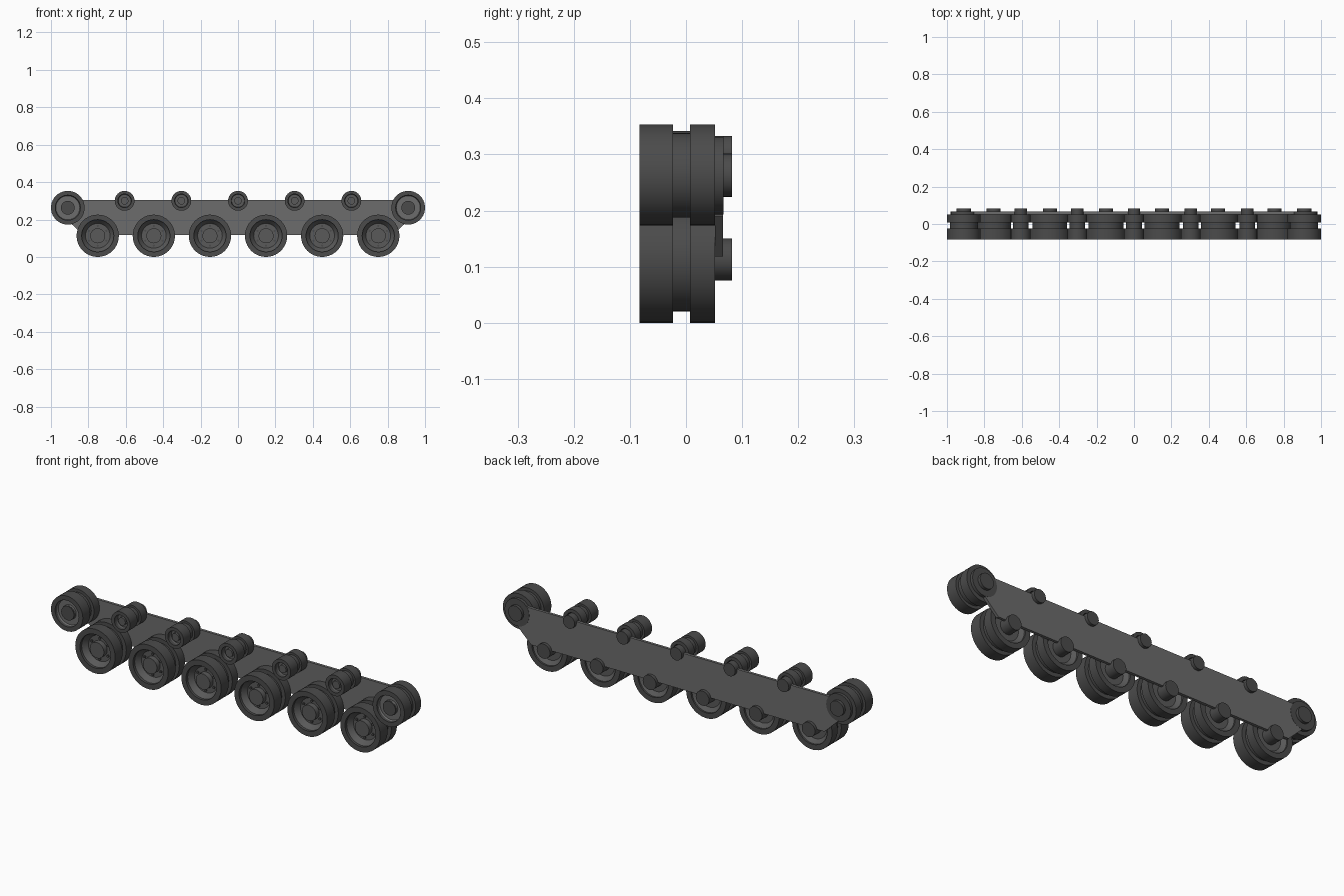
import bpy, bmesh, math
from mathutils import Matrix, Vector

cube = bpy.data.objects.get("Cube")
if cube:
    bpy.data.objects.remove(cube)


def material(name, value):
    m = bpy.data.materials.new(name)
    m.use_nodes = True
    colour = (value, value, value, 1)
    m.diffuse_color = colour
    bsdf = next(n for n in m.node_tree.nodes if n.type == "BSDF_PRINCIPLED")
    bsdf.inputs["Base Color"].default_value = colour
    return m


RUBBER = material("dark rubber", 0.07)
STEEL = material("wheel steel", 0.1)
PLATE = material("plate grey", 0.15)


def finish(bm, name, mat):
    bmesh.ops.remove_doubles(bm, verts=bm.verts, dist=1e-5)
    bmesh.ops.recalc_face_normals(bm, faces=bm.faces)
    mesh = bpy.data.meshes.new(name)
    bm.to_mesh(mesh)
    bm.free()
    mesh.materials.append(mat)
    mesh.shade_smooth()
    mesh.set_sharp_from_angle(angle=math.radians(30))
    return mesh


def lathe(name, profile, mat, closed=False, steps=40):
    """Revolve (radius, y) points around the y axis."""
    bm = bmesh.new()
    vs = [bm.verts.new((r, y, 0)) for r, y in profile]
    edges = [bm.edges.new(p) for p in zip(vs, vs[1:])]
    if closed:
        edges.append(bm.edges.new((vs[-1], vs[0])))
    bmesh.ops.spin(bm, geom=vs + edges, cent=(0, 0, 0), axis=(0, 1, 0),
                   angle=math.tau, steps=steps, use_merge=False)
    return finish(bm, name, mat)


def cylinder(name, r, y0, y1, mat, steps=24):
    return lathe(name, [(0, y0), (r, y0), (r, y1), (0, y1)], mat, steps=steps)


def bolt_ring(name, count, ring, r, y0, y1, mat):
    bm = bmesh.new()
    for i in range(count):
        a = math.tau * (i + 0.5) / count
        place = Matrix.Translation((ring * math.cos(a), (y0 + y1) / 2, ring * math.sin(a)))
        bmesh.ops.create_cone(bm, cap_ends=True, segments=8, radius1=r, radius2=r,
                              depth=y1 - y0,
                              matrix=place @ Matrix.Rotation(math.pi / 2, 4, "X"))
    return finish(bm, name, mat)


# Shared depths along y
FRONT, G0, G1, BACK, OUTER, CAP = -0.083, -0.023, 0.007, 0.052, 0.066, 0.082


def tyre(name, r, groove, inner):
    """Twin rim with a central guide groove."""
    return lathe(name, [(inner, FRONT), (r, FRONT), (r, G0), (groove, G0), (groove, G1),
                        (r, G1), (r, BACK), (inner, BACK)], RUBBER, closed=True)


def dish(name, rim, floor, hub, depth, hub_y, mat):
    """Recessed wheel disc with a raised hub, dished on both sides."""
    return lathe(name, [(0, hub_y), (hub, hub_y), (hub, FRONT + depth), (floor, FRONT + depth),
                        (rim, FRONT + 0.012), (rim, BACK - 0.008), (floor, BACK - 0.025),
                        (0, BACK - 0.025)], mat)


road_wheel = {
    "tyre": tyre("road_wheel_tyre", 0.113, 0.093, 0.086),
    "disc": dish("road_wheel_disc", 0.087, 0.066, 0.04, 0.04, -0.07, STEEL),
    "bolts": bolt_ring("road_wheel_bolts", 6, 0.053, 0.006, -0.05, -0.036, RUBBER),
    "axle": cylinder("road_wheel_axle", 0.0375, 0.02, CAP, RUBBER),
}
end_wheel = {
    "tyre": tyre("end_wheel_tyre", 0.09, 0.075, 0.067),
    "disc": dish("end_wheel_disc", 0.068, 0.064, 0.037, 0.022, -0.072, PLATE),
    "hub": cylinder("end_wheel_hub", 0.036, -0.078, -0.06, RUBBER),
    "flange": cylinder("end_wheel_flange", 0.07, 0.04, OUTER + 0.001, RUBBER),
    "axle": cylinder("end_wheel_axle", 0.039, 0.02, CAP, RUBBER),
}
return_roller = {
    "tyre": tyre("return_roller_tyre", 0.053, 0.042, 0.036),
    "disc": dish("return_roller_disc", 0.037, 0.034, 0.02, 0.025, -0.074, STEEL),
    "axle": cylinder("return_roller_axle", 0.033, 0.02, CAP, RUBBER),
}


def place(kind, parts, x, z, label):
    for part, mesh in parts.items():
        ob = bpy.data.objects.new(f"{kind}_{part}_{label}", mesh)
        ob.location = (x, 0, z)
        bpy.context.collection.objects.link(ob)


for i in range(6):
    place("road_wheel", road_wheel, -0.75 + 0.3 * i, 0.113, i + 1)
for i in range(5):
    place("return_roller", return_roller, -0.606 + 0.303 * i, 0.3, i + 1)
for side, label in ((1, "left"), (-1, "right")):
    place("end_wheel", end_wheel, side * 0.91, 0.263, label)

# Side plate joining all the axles
half = [(0.83, 0.118), (0.905, 0.19), (0.91, 0.25), (0.87, 0.305)]
outline = half + [(-x, z) for x, z in reversed(half)]
bm = bmesh.new()
face = bm.faces.new([bm.verts.new((x, BACK, z)) for x, z in outline])
new = bmesh.ops.extrude_face_region(bm, geom=[face])["geom"]
bmesh.ops.translate(bm, vec=Vector((0, OUTER - BACK, 0)),
                    verts=[v for v in new if isinstance(v, bmesh.types.BMVert)])
plate = bpy.data.objects.new("side_plate", finish(bm, "side_plate", PLATE))
bpy.context.collection.objects.link(plate)
